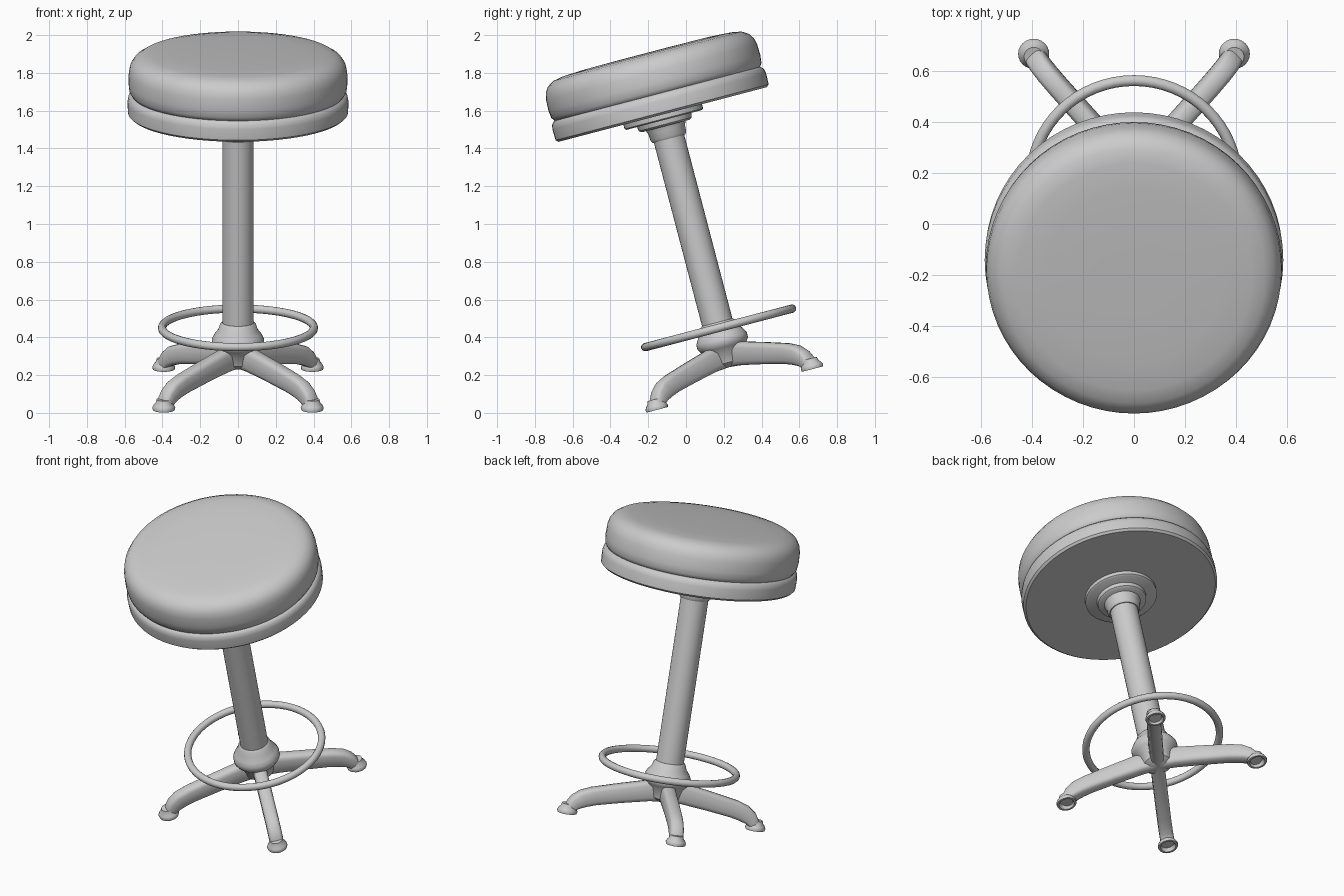
import bpy, bmesh, math
from mathutils import Matrix, Vector

if "Cube" in bpy.data.objects:
    bpy.data.objects.remove(bpy.data.objects["Cube"])

# The whole stool leans forward: local origin is the foot ring centre
LEAN = Matrix.Translation((0, 0.173, 0.45)) @ Matrix.Rotation(math.radians(14.7), 4, 'X')

grey = bpy.data.materials.new("grey")
grey.diffuse_color = (0.6, 0.6, 0.6, 1)
grey.use_nodes = True
grey.node_tree.nodes["Principled BSDF"].inputs["Base Color"].default_value = grey.diffuse_color


def finish(name, bm, angle=40):
    bmesh.ops.remove_doubles(bm, verts=bm.verts, dist=1e-5)
    bmesh.ops.recalc_face_normals(bm, faces=bm.faces)
    mesh = bpy.data.meshes.new(name)
    bm.transform(LEAN)
    bm.to_mesh(mesh)
    bm.free()
    mesh.materials.append(grey)
    ob = bpy.data.objects.new(name, mesh)
    bpy.context.collection.objects.link(ob)
    bpy.ops.object.select_all(action='DESELECT')
    ob.select_set(True)
    bpy.context.view_layer.objects.active = ob
    bpy.ops.object.shade_smooth_by_angle(angle=math.radians(angle))
    return ob


def loft(bm, rings, closed=False):
    """Skin a list of point loops; cap the ends unless closed."""
    loops = [[bm.verts.new(p) for p in ring] for ring in rings]
    n = len(loops[0])
    pairs = list(zip(loops, loops[1:]))
    if closed:
        pairs.append((loops[-1], loops[0]))
    else:
        bm.faces.new(loops[0])
        bm.faces.new(loops[-1])
    for a, b in pairs:
        for i in range(n):
            j = (i + 1) % n
            bm.faces.new((a[i], a[j], b[j], b[i]))


def lathe(name, profile, sides=48, centre=(0, 0), closed=False, angle=40):
    """Turn (radius, height) points about a vertical axis."""
    bm = bmesh.new()
    turn = [2 * math.pi * i / sides for i in range(sides)]
    loft(bm, [[(centre[0] + r * math.cos(t), centre[1] + r * math.sin(t), z)
               for t in turn] for r, z in profile], closed)
    return finish(name, bm, angle)


# Seat: lower band and puffy cushion with a groove between
lathe("seat_band", [(0.57, 1.168), (0.583, 1.18), (0.585, 1.24), (0.58, 1.265),
                    (0.565, 1.28), (0.54, 1.285)], 64)
lathe("seat_cushion", [(0.54, 1.27), (0.562, 1.28), (0.575, 1.30), (0.58, 1.34),
                       (0.578, 1.40), (0.57, 1.435), (0.55, 1.465), (0.515, 1.487),
                       (0.46, 1.497), (0.35, 1.503), (0.15, 1.505), (0.02, 1.505)], 64)

# Mounting plate and collar under the seat
lathe("mounting_plate", [(0.205, 1.138), (0.215, 1.145), (0.215, 1.175)])
lathe("mounting_step", [(0.13, 1.105), (0.145, 1.115), (0.15, 1.15)])
lathe("pole_collar", [(0.088, 1.035), (0.098, 1.05), (0.1, 1.085), (0.115, 1.12)])

# Pole
lathe("pole", [(0.083, -0.05), (0.083, 1.12)], 32)

# Flared hub at the foot of the pole
lathe("hub", [(0.05, -0.215), (0.085, -0.19), (0.10, -0.13), (0.125, -0.105),
              (0.138, -0.085), (0.138, -0.06), (0.125, -0.035), (0.105, -0.01),
              (0.095, 0.02), (0.084, 0.03)], 40)

# Foot ring
lathe("foot_ring", [(0.402 + 0.022 * math.cos(a * math.pi / 6),
                     0.022 * math.sin(a * math.pi / 6)) for a in range(12)],
      64, closed=True)

# Leg stations: top (r, z), bottom (r, z), half width
STATIONS = [((0.00, -0.085), (0.00, -0.215), 0.040),
            ((0.12, -0.098), (0.10, -0.222), 0.042),
            ((0.30, -0.137), (0.26, -0.247), 0.042),
            ((0.45, -0.172), (0.41, -0.274), 0.042),
            ((0.52, -0.198), (0.465, -0.289), 0.042),
            ((0.565, -0.235), (0.505, -0.303), 0.042),
            ((0.590, -0.275), (0.525, -0.313), 0.042),
            ((0.600, -0.318), (0.535, -0.324), 0.040)]


def leg(name, sx, sy):
    out = Vector((0.40 * sx, 0.43 * sy, 0)).normalized()
    side = Vector((-out.y, out.x, 0))
    rings = []
    for top, bottom, half in STATIONS:
        t = out * top[0] + Vector((0, 0, top[1]))
        b = out * bottom[0] + Vector((0, 0, bottom[1]))
        ring = []
        for i in range(16):
            a = 2 * math.pi * i / 16
            c, s = math.cos(a), math.sin(a)
            # Rounded box section
            u = math.copysign(abs(c) ** 0.6, c)
            v = math.copysign(abs(s) ** 0.6, s)
            ring.append((t + b) / 2 + (t - b) / 2 * v + side * half * u)
        rings.append(ring)
    bm = bmesh.new()
    loft(bm, rings)
    finish(name, bm, 50)


# Four legs, each with a hollow cup foot
for sy, end in ((-1, "front"), (1, "back")):
    for sx, hand in ((-1, "left"), (1, "right")):
        leg(f"{end}_{hand}_leg", sx, sy)
        lathe(f"{end}_{hand}_foot",
              [(0.035, -0.315), (0.046, -0.337), (0.058, -0.337), (0.061, -0.325),
               (0.055, -0.312), (0.043, -0.298), (0.038, -0.28)],
              24, (0.393 * sx, 0.425 * sy))
